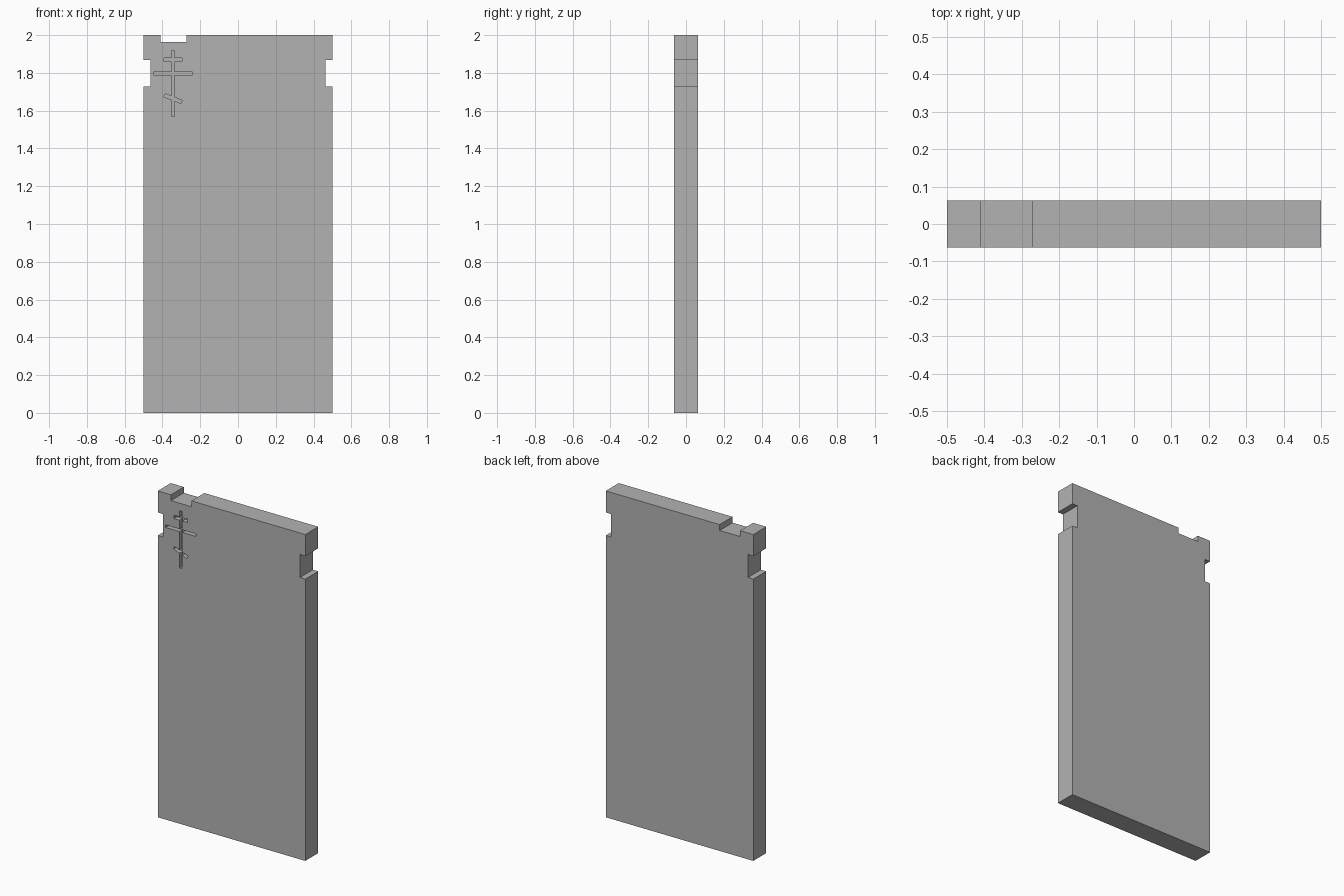
import bpy, bmesh, math
from mathutils import Matrix

if "Cube" in bpy.data.objects:
    bpy.data.objects.remove(bpy.data.objects["Cube"])

HALF_T = 0.0625   # half thickness of the slab
DEPTH = 0.03      # depth of the engraving

stone = bpy.data.materials.new("grey stone")
stone.diffuse_color = (0.45, 0.45, 0.45, 1)
stone.use_nodes = True
stone.node_tree.nodes["Principled BSDF"].inputs["Base Color"].default_value = stone.diffuse_color


def make_object(name, bm):
    bmesh.ops.recalc_face_normals(bm, faces=bm.faces)
    mesh = bpy.data.meshes.new(name)
    bm.to_mesh(mesh)
    bm.free()
    mesh.materials.append(stone)
    obj = bpy.data.objects.new(name, mesh)
    bpy.context.collection.objects.link(obj)
    return obj


# Slab: notched outline extruded through its thickness
outline = [(-0.5, 0), (0.5, 0), (0.5, 1.727), (0.464, 1.727), (0.464, 1.868), (0.5, 1.868),
           (0.5, 2), (-0.272, 2), (-0.272, 1.964), (-0.411, 1.964), (-0.411, 2), (-0.5, 2),
           (-0.5, 1.868), (-0.464, 1.868), (-0.464, 1.727), (-0.5, 1.727)]
bm = bmesh.new()
face = bm.faces.new([bm.verts.new((x, -HALF_T, z)) for x, z in outline])
ext = bmesh.ops.extrude_face_region(bm, geom=[face])
moved = [v for v in ext["geom"] if isinstance(v, bmesh.types.BMVert)]
bmesh.ops.translate(bm, vec=(0, 2 * HALF_T, 0), verts=moved)
slab = make_object("stone_slab", bm)

# Engraved cross: one upright and three bars (centre z, width, height, tilt in degrees)
bars = {"upright": (1.743, 0.018, 0.35, 0),
        "top_bar": (1.87, 0.094, 0.02, 0),
        "middle_bar": (1.798, 0.206, 0.016, 0),
        "slanted_bar": (1.664, 0.098, 0.018, 21)}
for name, (z, width, height, tilt) in bars.items():
    bm = bmesh.new()
    place = (Matrix.Translation((-0.344, -HALF_T, z))
             @ Matrix.Rotation(math.radians(tilt), 4, "Y")
             @ Matrix.Diagonal((width, 2 * DEPTH, height, 1)))
    bmesh.ops.create_cube(bm, size=1, matrix=place)
    cutter = make_object(name + "_cutter", bm)
    cutter.hide_render = True
    cutter.hide_viewport = True
    cut = slab.modifiers.new("cut " + name, "BOOLEAN")
    cut.operation = "DIFFERENCE"
    cut.solver = "EXACT"
    cut.object = cutter
